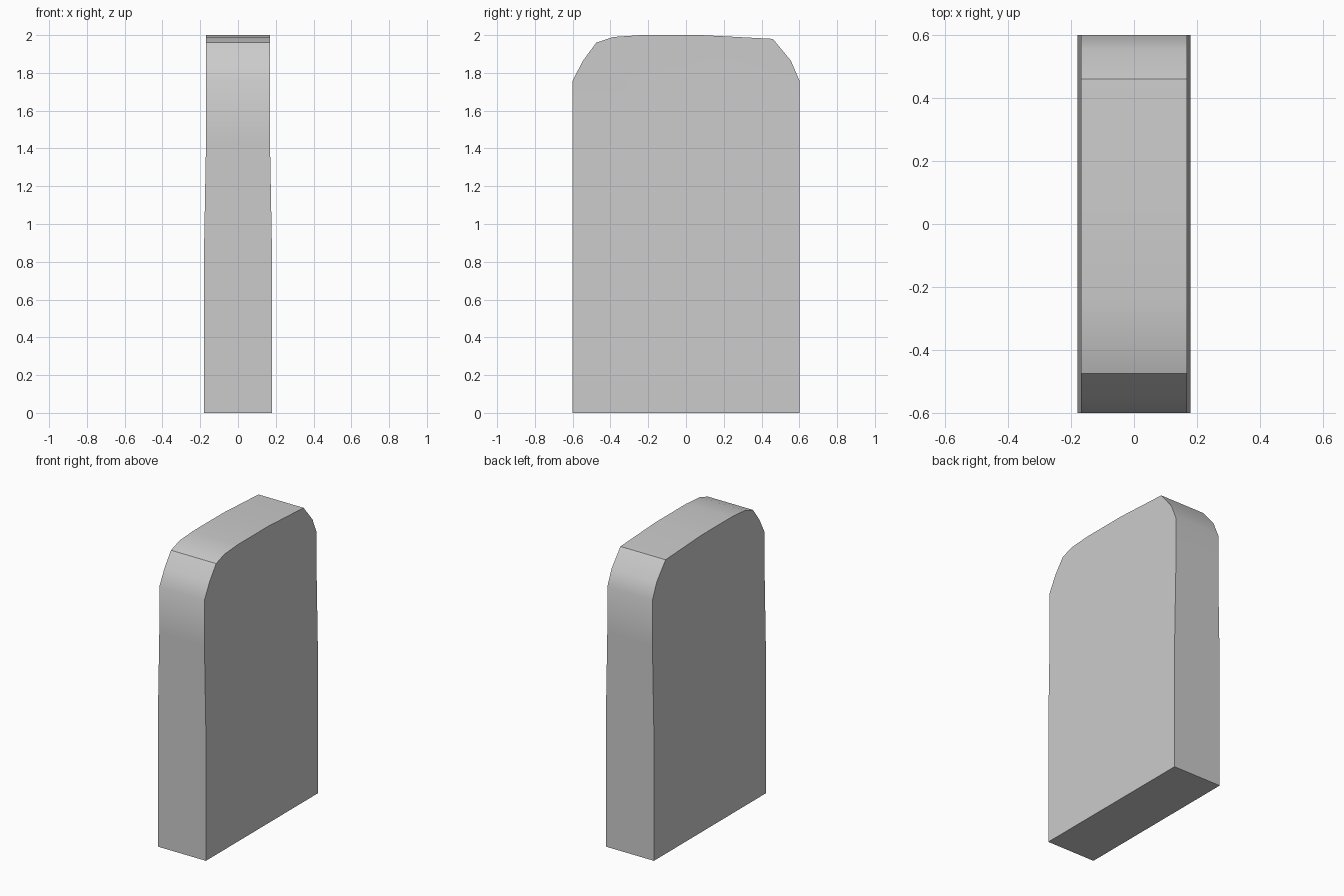
import bpy, bmesh

if "Cube" in bpy.data.objects:
    bpy.data.objects.remove(bpy.data.objects["Cube"])

# Side outline of the slab (y, z)
OUTLINE = [(-0.6, 0), (0.6, 0), (0.6, 1.76), (0.555, 1.865), (0.46, 1.98),
           (0.08, 2.0), (-0.24, 2.0), (-0.385, 1.99), (-0.475, 1.96),
           (-0.545, 1.865), (-0.6, 1.76)]
# Heights where the slab starts and stops narrowing, and the half widths
TAPER_LOW, TAPER_HIGH = 0.85, 1.45
HALF_LOW, HALF_HIGH = 0.18, 0.169

bm = bmesh.new()

# Extrude the outline across x
face = bm.faces.new([bm.verts.new((-1, y, z)) for y, z in OUTLINE])
extruded = bmesh.ops.extrude_face_region(bm, geom=[face])["geom"]
bmesh.ops.translate(bm, vec=(2, 0, 0),
                    verts=[v for v in extruded if isinstance(v, bmesh.types.BMVert)])

# Cut rings for the taper, then narrow the upper part
for z in (TAPER_LOW, TAPER_HIGH):
    bmesh.ops.bisect_plane(bm, geom=bm.verts[:] + bm.edges[:] + bm.faces[:],
                           plane_co=(0, 0, z), plane_no=(0, 0, 1))
for v in bm.verts:
    v.co.x *= HALF_LOW if v.co.z < TAPER_LOW + 0.01 else HALF_HIGH
bmesh.ops.recalc_face_normals(bm, faces=bm.faces[:])

mesh = bpy.data.meshes.new("upright_slab")
bm.to_mesh(mesh)
bm.free()
slab = bpy.data.objects.new("upright_slab", mesh)
bpy.context.collection.objects.link(slab)

# Soft shading over the rounded shoulders, crisp edges elsewhere
bpy.context.view_layer.objects.active = slab
slab.select_set(True)
bpy.ops.object.shade_smooth_by_angle(angle=0.5236)
